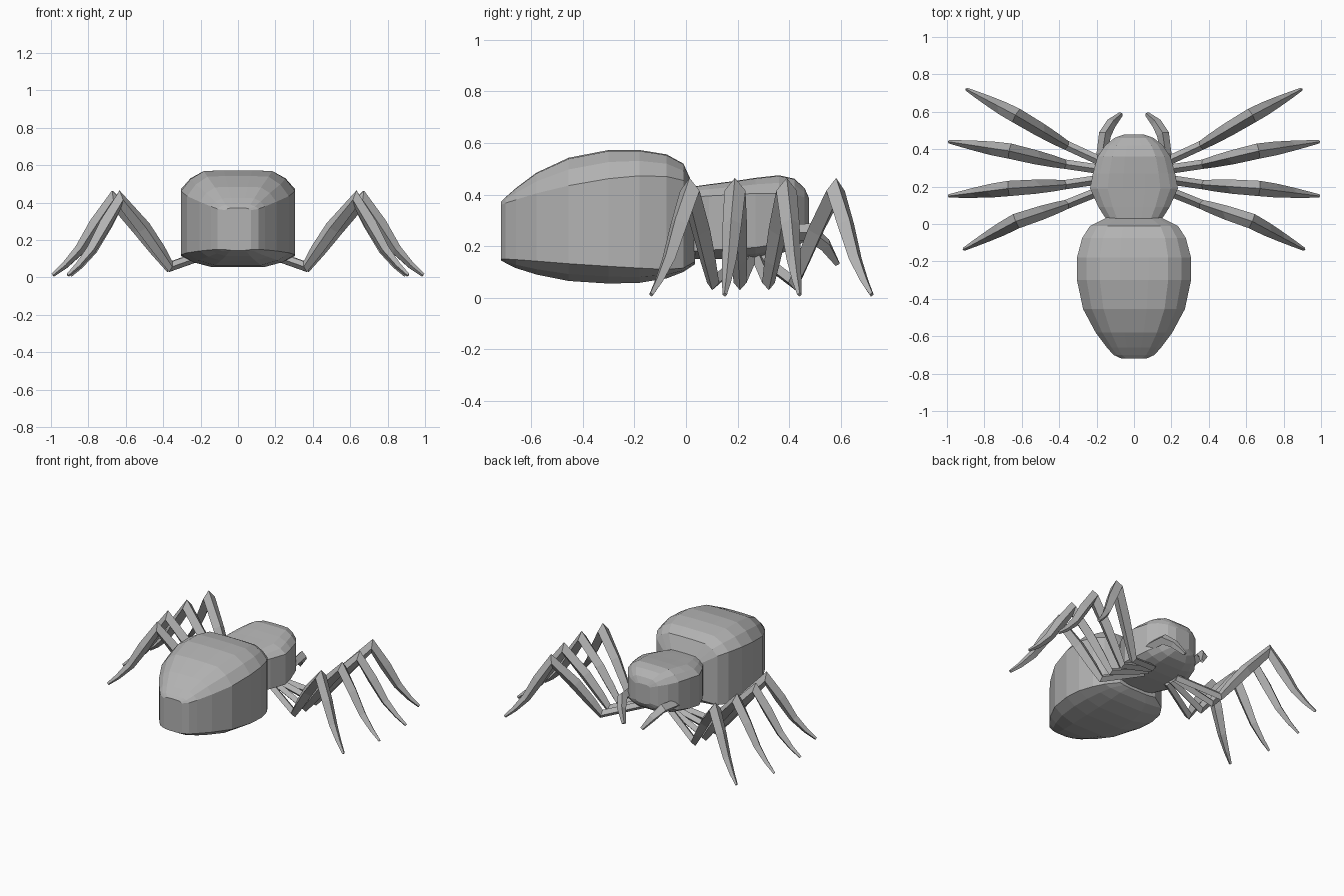
import bpy, bmesh
from mathutils import Vector

grey = bpy.data.materials.new("body grey")
grey.diffuse_color = (0.45, 0.45, 0.45, 1)


def loft(name, strips):
    """Skin one or more lists of closed rings and cap their ends."""
    bm = bmesh.new()
    for rings in strips:
        rows = [[bm.verts.new(p) for p in ring] for ring in rings]
        n = len(rows[0])
        for a, b in zip(rows, rows[1:]):
            for i in range(n):
                j = (i + 1) % n
                bm.faces.new((a[i], a[j], b[j], b[i]))
        bm.faces.new(rows[0])
        bm.faces.new(rows[-1])
    bmesh.ops.recalc_face_normals(bm, faces=bm.faces)
    mesh = bpy.data.meshes.new(name)
    bm.to_mesh(mesh)
    bm.free()
    mesh.materials.append(grey)
    ob = bpy.data.objects.new(name, mesh)
    bpy.context.collection.objects.link(ob)
    return ob


def body_ring(y, w, bottom, wall_low, wall_high, top):
    """Cross-section with upright walls, domed top and shallow belly."""
    t, b = top - wall_high, wall_low - bottom
    half = [(0.25, top), (0.6, top - 0.04 * t), (0.83, wall_high + 0.58 * t),
            (1, wall_high), (1, wall_low), (0.78, wall_low - 0.6 * b), (0.45, bottom)]
    right = [(w * x, y, z) for x, z in half]
    return right + [(-x, y, z) for x, y, z in reversed(right)]


def limb_rings(path, side_sign):
    """Diamond-section tube along points of (position, half width, half depth)."""
    pts = [Vector((p[0] * side_sign, p[1], p[2])) for p, _, _ in path]
    rings = []
    for i, (_, w, h) in enumerate(path):
        c = pts[i]
        before = (c - pts[max(i - 1, 0)]).normalized()
        after = (pts[min(i + 1, len(pts) - 1)] - c).normalized()
        tangent = (before + after).normalized()
        side = tangent.cross(Vector((0, 0, 1))).normalized()
        normal = side.cross(tangent)
        rings.append([c + side * w, c + normal * h, c - side * w, c - normal * h])
    return rings


# Abdomen: y, half width, belly, wall bottom, wall top, back
loft("abdomen", [[body_ring(*s) for s in (
    (-0.718, 0.07, 0.145, 0.15, 0.36, 0.372),
    (-0.70, 0.11, 0.135, 0.15, 0.367, 0.39),
    (-0.66, 0.145, 0.115, 0.148, 0.38, 0.425),
    (-0.58, 0.205, 0.09, 0.142, 0.405, 0.485),
    (-0.455, 0.272, 0.065, 0.132, 0.435, 0.543),
    (-0.30, 0.305, 0.055, 0.122, 0.462, 0.573),
    (-0.18, 0.305, 0.058, 0.115, 0.473, 0.573),
    (-0.075, 0.277, 0.075, 0.11, 0.47, 0.556),
    (-0.01, 0.235, 0.1, 0.115, 0.455, 0.52),
    (0.035, 0.145, 0.13, 0.14, 0.40, 0.42))]])

# Head and thorax in one block
loft("thorax", [[body_ring(*s) for s in (
    (0.02, 0.145, 0.15, 0.18, 0.39, 0.43),
    (0.09, 0.19, 0.15, 0.185, 0.395, 0.44),
    (0.19, 0.235, 0.15, 0.19, 0.40, 0.453),
    (0.27, 0.22, 0.155, 0.195, 0.405, 0.465),
    (0.36, 0.195, 0.17, 0.21, 0.405, 0.475),
    (0.42, 0.155, 0.19, 0.23, 0.40, 0.462),
    (0.46, 0.105, 0.22, 0.25, 0.39, 0.425),
    (0.478, 0.055, 0.25, 0.265, 0.375, 0.385))]])

# Legs: root y, low joint, knee and foot positions in plan
legs = {"first_leg": (0.30, (0.36, 0.42), (0.63, 0.58), (0.895, 0.72)),
        "second_leg": (0.28, (0.37, 0.32), (0.665, 0.39), (0.99, 0.44)),
        "third_leg": (0.25, (0.37, 0.21), (0.67, 0.19), (0.99, 0.15)),
        "fourth_leg": (0.21, (0.36, 0.105), (0.63, 0.015), (0.91, -0.135))}
for name, (root_y, joint, knee, foot) in legs.items():
    joint, knee, foot = Vector(joint), Vector(knee), Vector(foot)
    path = [((0.10, root_y, 0.15), 0.025, 0.025)]
    for a, b, t, z, w, h in (
            (joint, knee, 0, 0.058, 0.025, 0.03), (joint, knee, 0.22, 0.145, 0.032, 0.035),
            (joint, knee, 0.53, 0.265, 0.038, 0.04), (joint, knee, 1, 0.415, 0.041, 0.05),
            (knee, foot, 0.28, 0.285, 0.037, 0.037), (knee, foot, 0.55, 0.15, 0.028, 0.028),
            (knee, foot, 0.8, 0.065, 0.018, 0.018), (knee, foot, 1, 0.012, 0.009, 0.01)):
        p = a.lerp(b, t)
        path.append(((p.x, p.y, z), w, h))
    loft(name + "_pair", [limb_rings(path, s) for s in (1, -1)])

# Curved feelers beside the mouth
feeler = [((0.17, 0.27, 0.22), 0.022, 0.025), ((0.17, 0.38, 0.25), 0.03, 0.032),
          ((0.155, 0.48, 0.255), 0.033, 0.035), ((0.12, 0.54, 0.205), 0.028, 0.028),
          ((0.07, 0.587, 0.132), 0.013, 0.013)]
loft("feeler_pair", [limb_rings(feeler, s) for s in (1, -1)])
